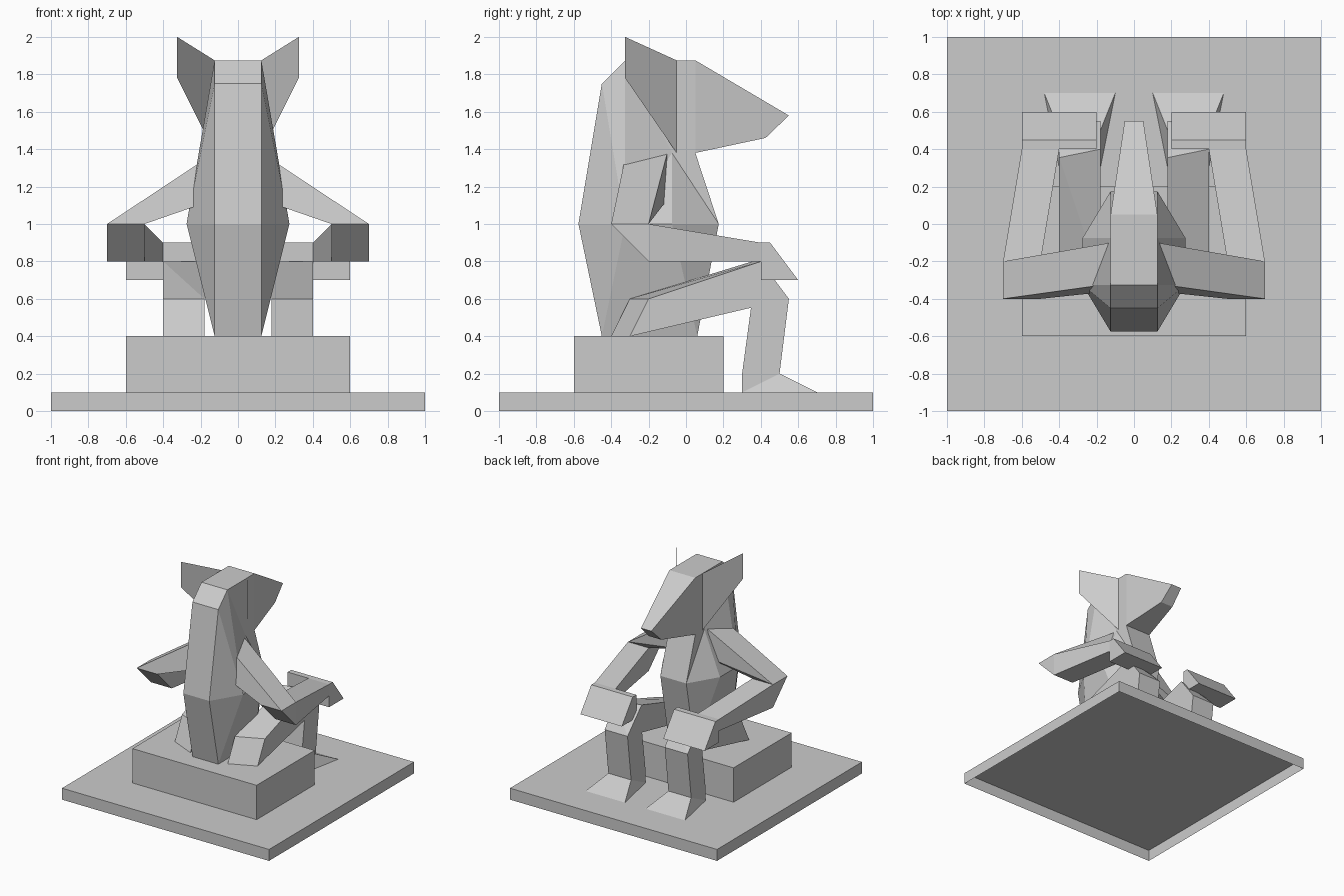
import bpy, bmesh

cube = bpy.data.objects.get("Cube")
if cube:
    bpy.data.objects.remove(cube, do_unlink=True)

# Single stone colour
stone = bpy.data.materials.new("stone_grey")
stone.use_nodes = True
stone.diffuse_color = (0.6, 0.6, 0.6, 1)
bsdf = next(n for n in stone.node_tree.nodes if n.type == "BSDF_PRINCIPLED")
bsdf.inputs["Base Color"].default_value = (0.6, 0.6, 0.6, 1)


def finish(name, bm):
    mesh = bpy.data.meshes.new(name)
    bm.to_mesh(mesh)
    bm.free()
    mesh.materials.append(stone)
    obj = bpy.data.objects.new(name, mesh)
    bpy.context.scene.collection.objects.link(obj)
    return obj


def solid(name, points):
    """Convex flat-faced block around a few corner points."""
    bm = bmesh.new()
    for p in points:
        bm.verts.new(p)
    res = bmesh.ops.convex_hull(bm, input=bm.verts[:])
    inner = {v for v in res["geom_interior"] if isinstance(v, bmesh.types.BMVert)}
    bmesh.ops.delete(bm, geom=list(inner), context="VERTS")
    bmesh.ops.dissolve_limit(bm, angle_limit=0.15, verts=bm.verts[:], edges=bm.edges[:])
    bmesh.ops.recalc_face_normals(bm, faces=bm.faces[:])
    return finish(name, bm)


def prism(name, profile, x0, x1, open_base=False):
    """Side profile (y, z) extruded across x, optionally without its underside."""
    bm = bmesh.new()
    face = bm.faces.new([bm.verts.new((x0, y, z)) for y, z in profile])
    ext = bmesh.ops.extrude_face_region(bm, geom=[face])["geom"]
    moved = [v for v in ext if isinstance(v, bmesh.types.BMVert)]
    bmesh.ops.translate(bm, verts=moved, vec=(x1 - x0, 0, 0))
    bmesh.ops.recalc_face_normals(bm, faces=bm.faces[:])
    if open_base:
        under = [f for f in bm.faces if f.normal.z < -0.9]
        bmesh.ops.delete(bm, geom=under, context="FACES")
    return finish(name, bm)


def rect(y0, y1, z0, z1):
    return [(y0, z0), (y1, z0), (y1, z1), (y0, z1)]


def at(x, *pairs):
    """Corner points for (y, z) pairs at one x value."""
    return [(x, y, z) for y, z in pairs]


def wide(x0, x1, pairs):
    """Corner points for (y, z) pairs repeated at two x values."""
    return at(x0, *pairs) + at(x1, *pairs)


# Hollow plinth and seat
prism("plinth", rect(-1, 1, 0, 0.1), -1, 1, open_base=True)
prism("seat_block", rect(-0.6, 0.2, 0.1, 0.4), -0.6, 0.6, open_base=True)

# Central core of torso and head
W = 0.125
hip_back, hip_front = (-0.45, 0.4), (0.06, 0.4)
waist_back, waist_front = (-0.575, 1), (0.175, 1)
nape, crown = (-0.45, 1.75), (-0.325, 1.875)
throat, brow, neck = (0.05, 1.38), (0.05, 1.875), (-0.075, 1.38)
prism("torso_core", [hip_back, hip_front, waist_front, throat, brow,
                     crown, nape, waist_back], -W, W)

# Snout
solid("snout", wide(-W, W, [throat, brow])
      + wide(-0.05, 0.05, [(0.55, 1.58)]) + wide(-0.06, 0.06, [(0.425, 1.46)]))

for side, s in (("left", 1), ("right", -1)):
    def part(name, points):
        return solid(f"{side}_{name}", [(s * x, y, z) for x, y, z in points])

    # Bulging flanks: hips, back and sloping shoulder
    rib_back, rib_front = (-0.325, 1), (-0.075, 1)
    ribs = at(0.275, rib_back, rib_front)
    part("lower_flank", at(W, hip_back, hip_front, waist_back, waist_front) + ribs)
    part("back_flank", at(W, waist_back, nape, crown, neck, rib_front) + ribs[:1])
    part("shoulder", at(W, rib_back, waist_front, neck) + ribs)

    # Thin sheet ear
    bm = bmesh.new()
    sheet = at(W, (-0.05, 1.875), (-0.05, 1.38))
    sheet += at(0.325, (-0.325, 1.78), (-0.325, 2))
    bm.faces.new([bm.verts.new((s * x, y, z)) for x, y, z in sheet])
    finish(f"{side}_ear", bm)

    # Arm and hand
    elbow = [(-0.4, 1), (-0.2, 1)]
    cuff = [(-0.2, 1), (-0.2, 0.8)]
    part("upper_arm", wide(0.5, 0.7, elbow)
         + at(W, (-0.32, 1.38), (-0.1, 1.38), (-0.36, 1.13), (-0.1, 1.13)))
    part("elbow", wide(0.5, 0.7, elbow + cuff[1:]))
    part("forearm", wide(0.5, 0.7, cuff) + wide(0.4, 0.6, [(0.4, 0.8), (0.4, 0.9)]))
    part("hand", wide(0.2, 0.6, [(0.4, 0.7), (0.6, 0.7), (0.45, 0.9), (0.4, 0.9)]))

    # Leg
    a, b = 0.18, 0.4
    knee_in, knee_out = (0.355, 0.4) if s > 0 else (0.4, 0.355)
    part("thigh", at(a, (-0.4, 0.4), (-0.3, 0.6), (knee_in, 0.8), (0.55, 0.6))
         + at(b, (-0.3, 0.4), (-0.2, 0.6), (knee_out, 0.8), (0.55, 0.6)))
    part("shin", wide(a, b, [(0.35, 0.57), (0.55, 0.6), (0.5, 0.2), (0.3, 0.2)]))

    # Foot with splayed toe
    heel, instep = (0.3, 0.1), (0.5, 0.2)
    part("heel", wide(a, b, [heel, (0.3, 0.2), instep]))
    part("toe", wide(a, b, [heel, instep]) + wide(0.1, 0.48, [(0.7, 0.1)]))
